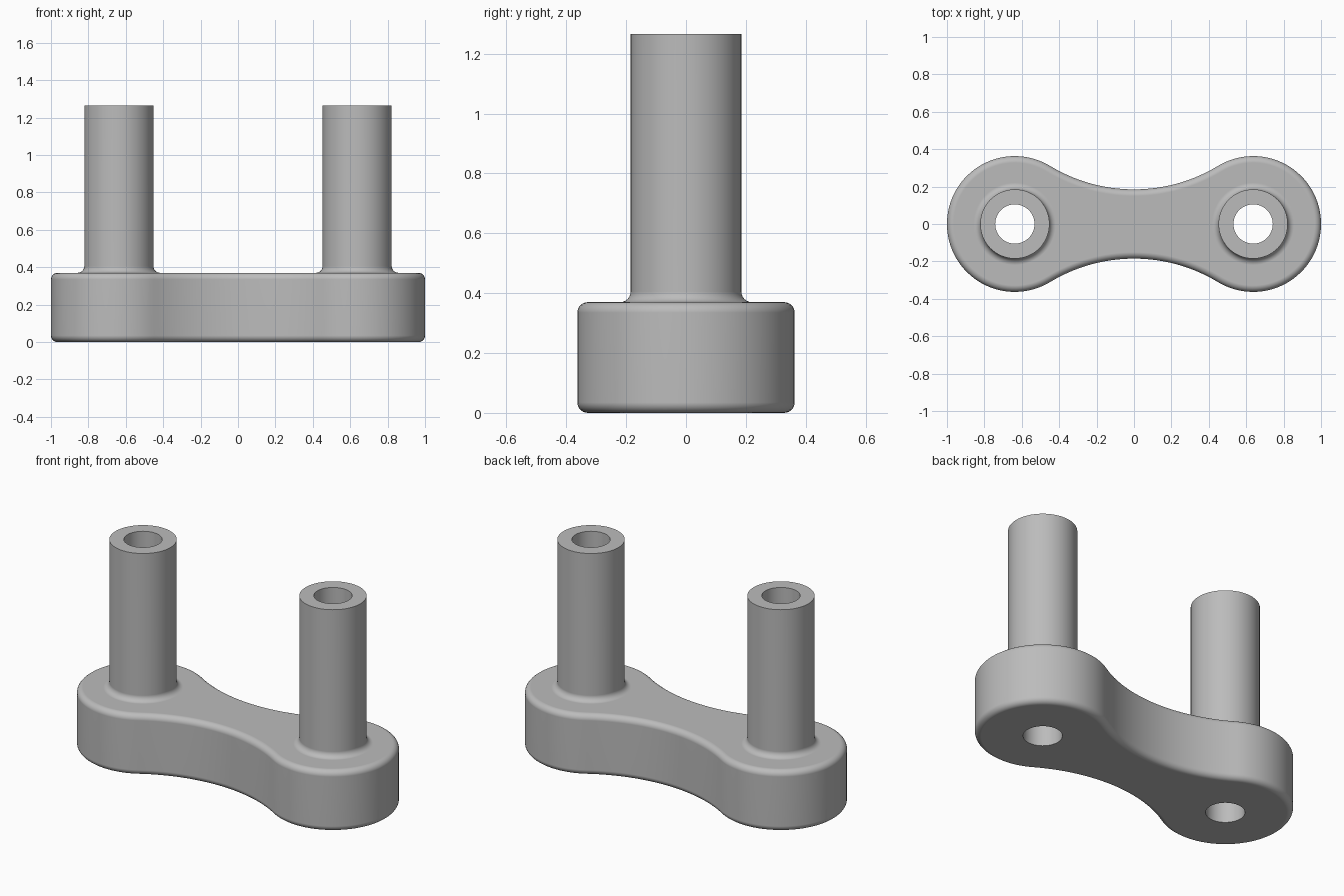
import bpy, bmesh
from math import sin, cos, pi, atan2, hypot

if "Cube" in bpy.data.objects:
    bpy.data.objects.remove(bpy.data.objects["Cube"], do_unlink=True)

PIN_X = 0.637          # pin centres at +-x
END_R = 0.363          # rounded ends of the plate
WAIST = 0.185          # half width at the middle
PLATE_H = 0.37
TOTAL_H = 1.265
PIN_R, BORE_R = 0.185, 0.105
EDGE = 0.035           # rounding of plate edges and pin feet
STEPS = 6              # segments per rounding
PIN_SEGS = 64
# Radius of the concave flank that meets both ends tangentially
FLANK_R = (PIN_X**2 + WAIST**2 - END_R**2) / (2 * (END_R - WAIST))
FLANK_Y = WAIST + FLANK_R


def arc(cx, cy, r, a0, a1, n):
    """n points from a0 towards a1, leaving out the last"""
    return [(cx + r * cos(a0 + (a1 - a0) * i / n),
             cy + r * sin(a0 + (a1 - a0) * i / n)) for i in range(n)]


def outline(inset):
    """Dog-bone outline, counter-clockwise from the +x tip"""
    r, big = END_R - inset, FLANK_R + inset
    a = atan2(FLANK_Y, -PIN_X)
    upper = arc(PIN_X, 0, r, 0, a, 32)
    upper += arc(0, FLANK_Y, big, a - pi, -a, 32)
    upper += arc(-PIN_X, 0, r, pi - a, pi, 32)
    return upper + [(-x, -y) for x, y in upper]


def ring(bm, points, z):
    return [bm.verts.new((x, y, z)) for x, y in points]


def skin(bm, rings):
    for low, high in zip(rings, rings[1:]):
        n = len(low)
        for i in range(n):
            j = (i + 1) % n
            bm.faces.new((low[i], low[j], high[j], high[i]))


def cap(bm, border, right_hole, left_hole):
    """Flat cap around two holes, as two mirror halves"""
    for k in (0, 1):
        near, far = (right_hole, left_hole) if k == 0 else (left_hole, right_hole)
        half = []
        for loop, flip in ((border, False), (far, True), (near, True)):
            n = len(loop)
            part = [loop[(k * n // 2 + i) % n] for i in range(n // 2 + 1)]
            half += part[::-1] if flip else part
        bm.faces.new(half)


bm = bmesh.new()

# Plate wall with rounded lower and upper edges
quarter = [i * pi / 2 / STEPS for i in range(STEPS + 1)]
profile = [(EDGE * (1 - sin(t)), EDGE * (1 - cos(t))) for t in quarter]
profile += [(EDGE * (1 - cos(t)), PLATE_H - EDGE * (1 - sin(t))) for t in quarter]
wall = [ring(bm, outline(d), z) for d, z in profile]
skin(bm, wall)

# Hollow pins: flared foot, shaft, rim and a bore through the plate
pin_profile = [(PIN_R + EDGE * (1 - sin(t)), PLATE_H + EDGE * (1 - cos(t)))
               for t in quarter]
pin_profile += [(PIN_R, TOTAL_H), (BORE_R, TOTAL_H), (BORE_R, 0)]
feet, bores = [], []
for x in (PIN_X, -PIN_X):
    rings = [ring(bm, arc(x, 0, r, 0, 2 * pi, PIN_SEGS), z) for r, z in pin_profile]
    skin(bm, rings)
    feet.append(rings[0])
    bores.append(rings[-1])

# Top and bottom of the plate
cap(bm, wall[-1], *feet)
cap(bm, wall[0], *bores)
bmesh.ops.recalc_face_normals(bm, faces=bm.faces)

mesh = bpy.data.meshes.new("link_plate_with_pins")
bm.to_mesh(mesh)
bm.free()
link = bpy.data.objects.new("link_plate_with_pins", mesh)
bpy.context.collection.objects.link(link)

# Plain grey
grey = bpy.data.materials.new("plain_grey")
grey.use_nodes = True
colour = (0.5, 0.5, 0.5, 1)
grey.diffuse_color = colour
grey.node_tree.nodes["Principled BSDF"].inputs["Base Color"].default_value = colour
mesh.materials.append(grey)

# Smooth curves, crisp rims, flat caps
bpy.ops.object.select_all(action="DESELECT")
link.select_set(True)
bpy.context.view_layer.objects.active = link
bpy.ops.object.shade_smooth_by_angle(angle=pi / 6)
weighted = link.modifiers.new("flat_caps", "WEIGHTED_NORMAL")
weighted.keep_sharp = True
